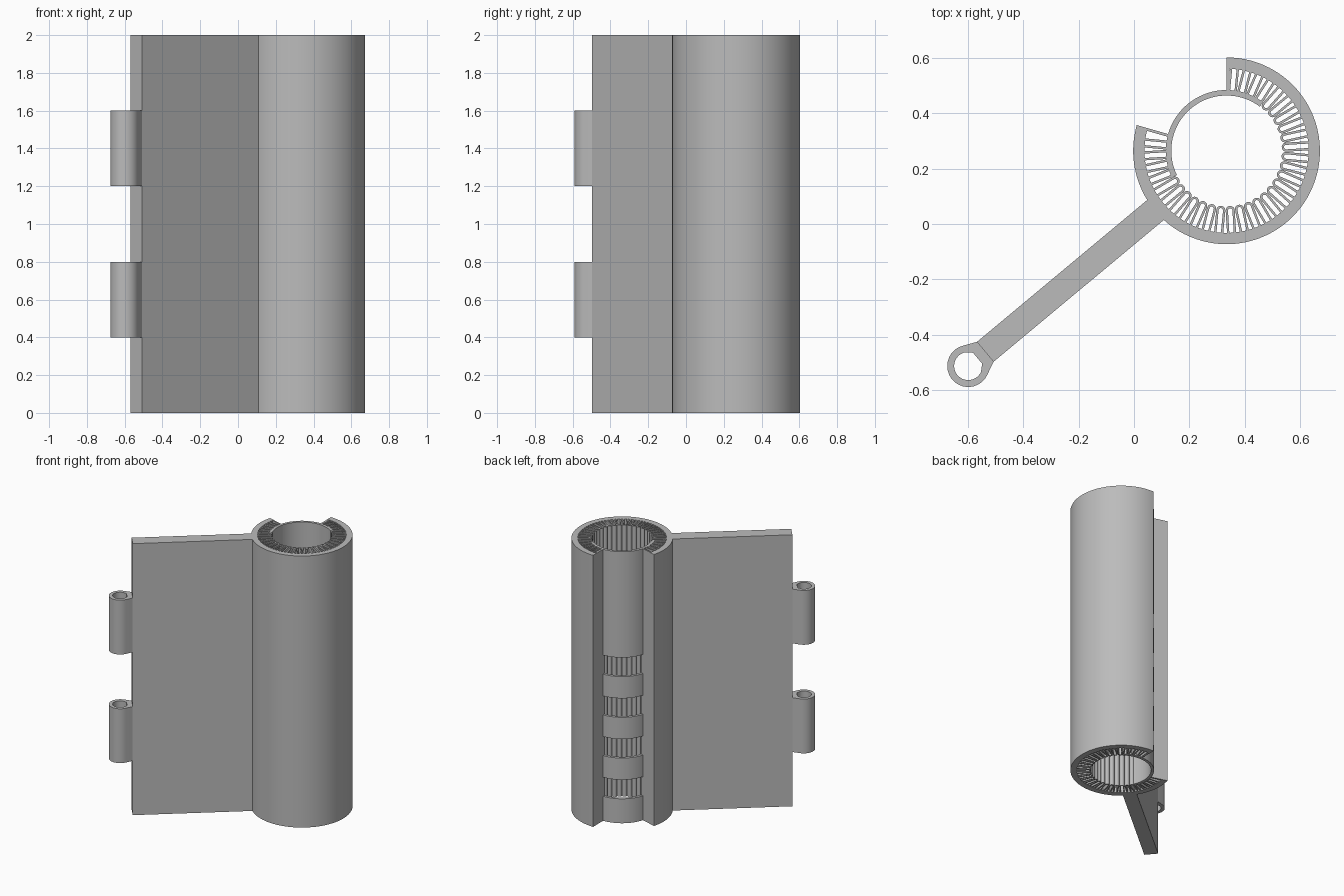
import bpy
import bmesh
from math import cos, sin, radians
from mathutils import Vector

cube = bpy.data.objects.get("Cube")
if cube:
    bpy.data.objects.remove(cube, do_unlink=True)

HEIGHT = 2.0
AXIS = Vector((0.335, 0.265))        # centre of the slotted barrel
R_OUT, R_SHELL = 0.338, 0.297        # thick outer shell
R_WALL, R_BORE = 0.22, 0.20          # thin inner wall
OPEN_A, OPEN_B = 90, 164             # angular opening in the shell
LOBE_R, SLOT_R = 0.0165, 0.008       # outer and inner half widths of a folded fin
PITCH = 9
ARM_ANGLE = 219.8

grey = bpy.data.materials.new("plain grey")
grey.use_nodes = True
grey.diffuse_color = (0.5, 0.5, 0.5, 1)
grey.node_tree.nodes["Principled BSDF"].inputs["Base Color"].default_value = (0.5, 0.5, 0.5, 1)


def polar(r, deg):
    return Vector((r * cos(radians(deg)), r * sin(radians(deg))))


def arc(r, a, b, step=3, centre=AXIS):
    n = max(1, round(abs(b - a) / step))
    return [centre + polar(r, a + (b - a) * i / n) for i in range(n + 1)]


def place(points, deg):
    """Turn (radial, sideways) points to an angle about the barrel axis."""
    u = polar(1, deg)
    v = Vector((-u.y, u.x))
    return [AXIS + u * p[0] + v * p[1] for p in points]


def strip(bm, side_a, side_b, z0=0, z1=HEIGHT, closed=False):
    """Extrude the band between two equally long paths."""
    a, b = [[bm.verts.new((p.x, p.y, z0)) for p in side] for side in (side_a, side_b)]
    n = len(a)
    base = [bm.faces.new((a[i], a[(i + 1) % n], b[(i + 1) % n], b[i]))
            for i in range(n if closed else n - 1)]
    top = bmesh.ops.extrude_face_region(bm, geom=base, use_keep_orig=True)["geom"]
    moved = [g for g in top if isinstance(g, bmesh.types.BMVert)]
    bmesh.ops.translate(bm, verts=moved, vec=(0, 0, z1 - z0))


def finish(bm, name):
    bmesh.ops.recalc_face_normals(bm, faces=bm.faces[:])
    mesh = bpy.data.meshes.new(name)
    bm.to_mesh(mesh)
    bm.free()
    mesh.materials.append(grey)
    obj = bpy.data.objects.new(name, mesh)
    bpy.context.collection.objects.link(obj)
    bpy.ops.object.select_all(action="DESELECT")
    obj.select_set(True)
    bpy.context.view_layer.objects.active = obj
    bpy.ops.object.shade_smooth_by_angle(angle=radians(30))


# Thick outer shell with an opening at the back
bm = bmesh.new()
strip(bm, arc(R_SHELL, OPEN_B, OPEN_A + 360), arc(R_OUT, OPEN_B, OPEN_A + 360))
finish(bm, "outer_shell")

# Flat walls closing the two edges of the opening
bm = bmesh.new()
for edge, inward in ((OPEN_A, -0.01), (OPEN_B, 0.01)):
    strip(bm, place([(R_BORE + 0.01, 0), (R_SHELL, 0)], edge),
          place([(R_BORE + 0.01, inward), (R_SHELL, inward)], edge))
finish(bm, "opening_edges")

# Thin inner wall: full sides, solid upper panel and bands between windows
WALL_A, WALL_B = 53, 206
bm = bmesh.new()
for a, b in ((WALL_A, OPEN_A), (OPEN_B, WALL_B)):
    strip(bm, arc(R_BORE, a, b), arc(R_WALL, a, b))
z = 0
for window in range(4):
    sill = 0.18 + 0.3 * window
    strip(bm, arc(R_BORE, OPEN_A, OPEN_B), arc(R_WALL, OPEN_A, OPEN_B), z, sill)
    z = sill + 0.14
strip(bm, arc(R_BORE, OPEN_A, OPEN_B), arc(R_WALL, OPEN_A, OPEN_B), z, HEIGHT)
finish(bm, "inner_wall")


# Folded fins lining the bore, each a narrow loop with a rounded tip
def fold(half_width):
    tip = [(R_BORE + LOBE_R - half_width * sin(radians(t)), half_width * cos(radians(t)))
           for t in range(0, 181, 20)]
    return [(R_SHELL, half_width)] + tip + [(R_SHELL, -half_width)]


bm = bmesh.new()
for i in range(23):
    angle = 210.5 + PITCH * i
    strip(bm, place(fold(LOBE_R), angle), place(fold(SLOT_R), angle))
finish(bm, "folded_fins")

# Straight fins joining the shell to the thin wall
bm = bmesh.new()
for angle in [57.5 + PITCH * i for i in range(4)] + [174.5 + PITCH * i for i in range(4)]:
    for s in (1, -1):
        strip(bm, place([(R_WALL - 0.004, s * SLOT_R), (R_SHELL, s * SLOT_R)], angle),
              place([(R_WALL - 0.004, s * LOBE_R), (R_SHELL, s * LOBE_R)], angle))
finish(bm, "straight_fins")

# Flat arm running from the shell to the hinge side
ARM_END, ARM_HALF = 1.137, 0.047
bm = bmesh.new()
strip(bm, place([(R_OUT - 0.01, ARM_HALF), (ARM_END, ARM_HALF)], ARM_ANGLE),
      place([(R_OUT - 0.01, -ARM_HALF), (ARM_END, -ARM_HALF)], ARM_ANGLE))
finish(bm, "arm_plate")

# Two hinge knuckles with tangent necks
HINGE, KNUCKLE_R, PIN_R = 1.217, 0.076, 0.051
angles = [-115 + i * 10 for i in range(24)]
ring = [polar(1, a) for a in angles]
outer = [(HINGE + KNUCKLE_R * p.x, KNUCKLE_R * p.y) for p in ring]
hole = [(HINGE + PIN_R * p.x, PIN_R * p.y) for p in ring]
for side in (1, -1):
    corner = polar(PIN_R, 180 - side * 30)
    outer.append((ARM_END, side * ARM_HALF))
    hole.append((HINGE + corner.x, corner.y))
for name, z0 in (("lower_knuckle", 0.4), ("upper_knuckle", 1.2)):
    bm = bmesh.new()
    strip(bm, place(outer, ARM_ANGLE), place(hole, ARM_ANGLE), z0, z0 + 0.4, closed=True)
    finish(bm, name)
